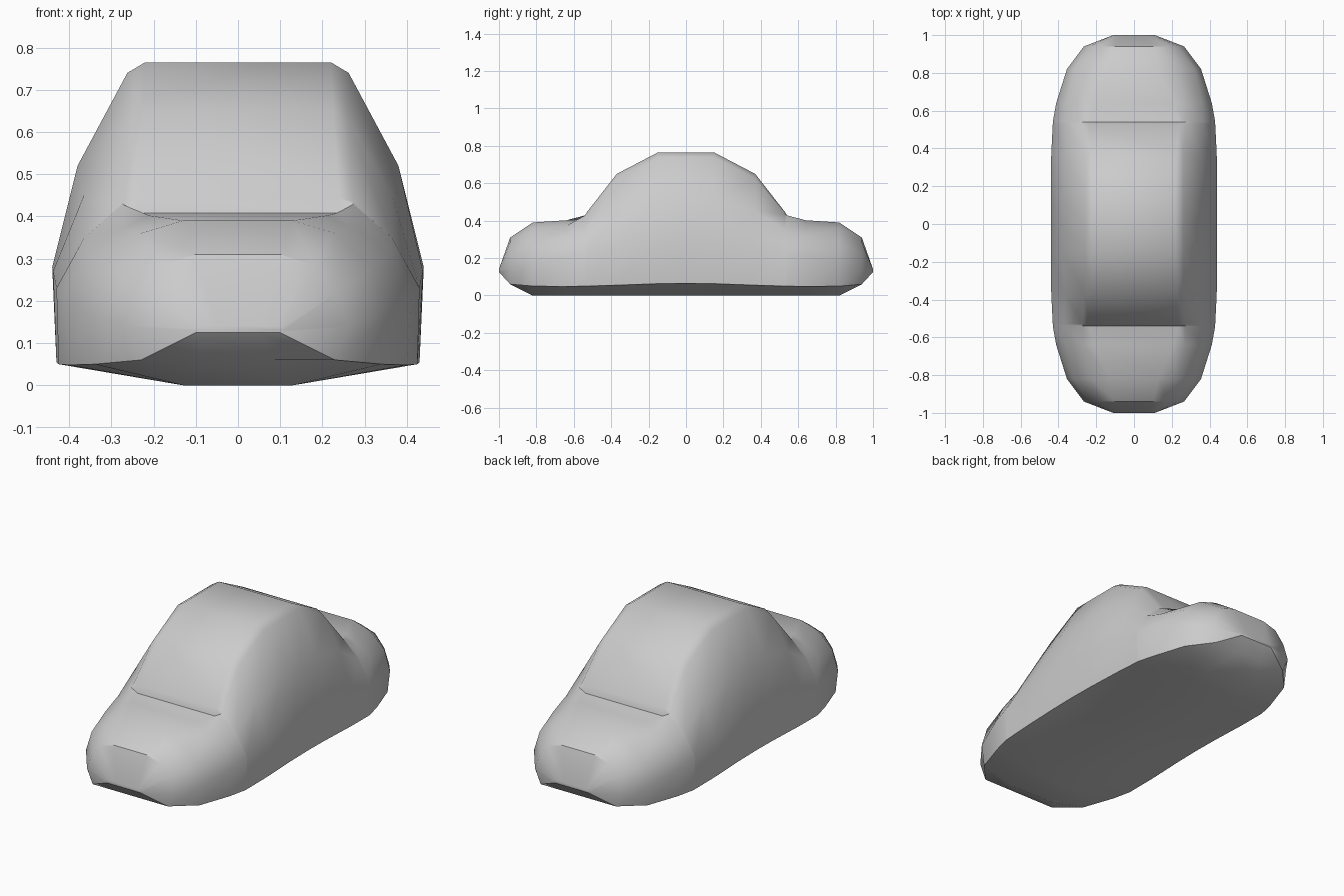
import bpy, bmesh, math

if "Cube" in bpy.data.objects:
    bpy.data.objects.remove(bpy.data.objects["Cube"])

# Half cross-sections from the middle to the nose:
# y, then (x, z) of sill, belt, shoulder, outer roof strip, inner roof strip
SECTIONS = [
    (0.00, (.43, .065), (.44, .28), (.38, .52), (.262, .74), (.22, .765)),
    (0.15, (.43, .063), (.44, .28), (.38, .52), (.262, .74), (.22, .765)),
    (0.37, (.43, .055), (.438, .27), (.365, .45), (.262, .625), (.225, .65)),
    (0.53, (.425, .05), (.43, .23), (.365, .35), (.272, .435), (.24, .445)),
    (0.54, (.425, .05), (.43, .23), (.365, .348), (.272, .428), (.235, .408)),
    (0.64, (.40, .048), (.412, .21), (.36, .315), (.27, .372), (.21, .402)),
    (0.82, (.34, .05), (.355, .17), (.32, .28), (.23, .36), (.13, .39)),
    (0.94, (.23, .06), (.265, .14), (.235, .22), (.18, .285), (.10, .31)),
    (1.00, (.10, .125), (.11, .13), (.10, .135), (.09, .14), (.05, .14)),
]


def floor_point(y):
    if y < 0.9:
        return (.13, 0)
    return (.08, .06) if y < 0.97 else (.05, .125)


def loft(name, stations):
    bm = bmesh.new()
    rings = []
    for y, half in stations:
        ring = half + [(-x, z) for x, z in reversed(half)]
        rings.append([bm.verts.new((x, y, z)) for x, z in ring])
    n = len(rings[0])
    for a, b in zip(rings, rings[1:]):
        for i in range(n):
            j = (i + 1) % n
            bm.faces.new((a[i], a[j], b[j], b[i]))
    bm.faces.new(rings[0])
    bm.faces.new(rings[-1][::-1])
    bmesh.ops.recalc_face_normals(bm, faces=bm.faces)
    mesh = bpy.data.meshes.new(name)
    bm.to_mesh(mesh)
    bm.free()
    ob = bpy.data.objects.new(name, mesh)
    bpy.context.collection.objects.link(ob)
    return ob


# Car shell: the same sections mirrored front to back
half_stations = [(y, [floor_point(y)] + list(pts)) for y, *pts in SECTIONS]
stations = [(-y, pts) for y, pts in reversed(half_stations[1:])] + half_stations
body = loft("car_body", stations)

bpy.context.view_layer.objects.active = body
body.select_set(True)
bpy.ops.object.shade_smooth_by_angle(angle=math.radians(32))
